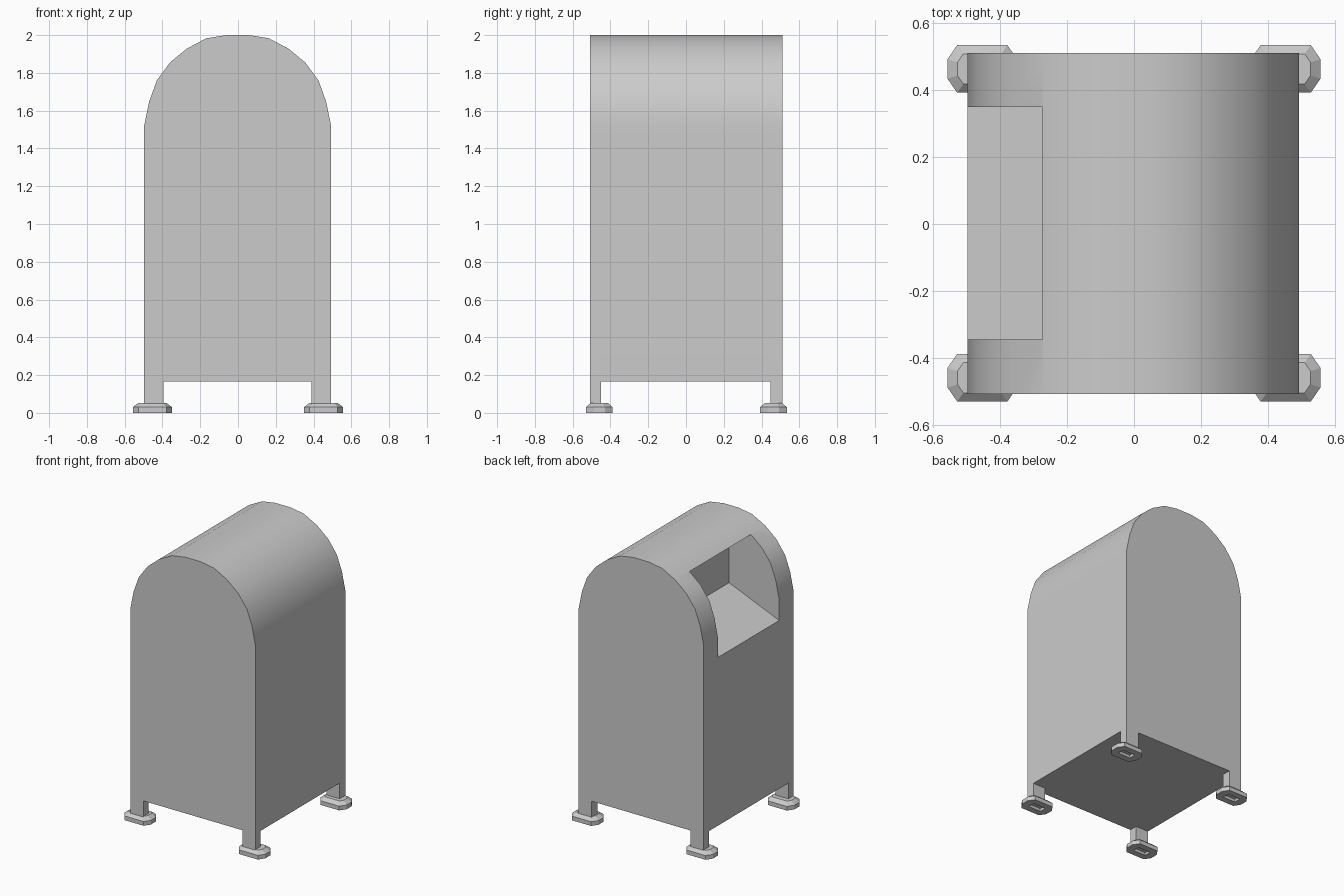
import bpy, bmesh, math

if "Cube" in bpy.data.objects:
    bpy.data.objects.remove(bpy.data.objects["Cube"])

grey = bpy.data.materials.new("plain_grey")
grey.diffuse_color = (0.6, 0.6, 0.6, 1)
grey.use_nodes = True
grey.node_tree.nodes["Principled BSDF"].inputs["Base Color"].default_value = grey.diffuse_color


def make_object(name, loops):
    """Skin a stack of matching point loops, closing both ends."""
    bm = bmesh.new()
    rings = [[bm.verts.new(p) for p in loop] for loop in loops]
    n = len(rings[0])
    bm.faces.new(rings[0])
    bm.faces.new(rings[-1])
    for a, b in zip(rings, rings[1:]):
        for i in range(n):
            j = (i + 1) % n
            bm.faces.new((a[i], a[j], b[j], b[i]))
    bmesh.ops.recalc_face_normals(bm, faces=bm.faces)
    mesh = bpy.data.meshes.new(name)
    bm.to_mesh(mesh)
    bm.free()
    mesh.materials.append(grey)
    obj = bpy.data.objects.new(name, mesh)
    bpy.context.collection.objects.link(obj)
    return obj


def extrude_y(name, profile, y0, y1):
    return make_object(name, [[(x, y, z) for x, z in profile] for y in (y0, y1)])


def rect(x0, x1, z0, z1):
    return [(x0, z0), (x1, z0), (x1, z1), (x0, z1)]


# Body: rounded-top profile, running down to the leg ends
half = [(0.495, 0.045), (0.495, 1.52), (0.468, 1.65), (0.428, 1.76), (0.358, 1.855),
        (0.27, 1.928), (0.166, 1.983), (0.06, 2.0)]
profile = half + [(-x, z) for x, z in reversed(half)]
body = extrude_y("mailbox_body", [(x - 0.002, z) for x, z in profile], -0.508, 0.511)

# Cutters: the two crossing gaps leave four legs; the chute has a sloped floor
cutters = [
    extrude_y("gap_cutter_front", rect(-0.395, 0.39, -0.1, 0.165), -1, 1),
    extrude_y("gap_cutter_side", rect(-1, 1, -0.1, 0.165), -0.449, 0.447),
    extrude_y("chute_cutter", [(-0.7, 1.286), (-0.10, 1.535), (-0.10, 1.927), (-0.7, 1.927)],
              -0.345, 0.35),
]
for cutter in cutters:
    cutter.hide_render = True
    cutter.hide_set(True)
    mod = body.modifiers.new(cutter.name, 'BOOLEAN')
    mod.operation = 'DIFFERENCE'
    mod.solver = 'EXACT'
    mod.object = cutter

# Bake the cuts, then smooth only the rounded roof
bpy.context.view_layer.objects.active = body
body.select_set(True)
for mod in list(body.modifiers):
    bpy.ops.object.modifier_apply(modifier=mod.name)
for cutter in cutters:
    bpy.data.objects.remove(cutter)
bpy.ops.object.shade_smooth_by_angle(angle=math.radians(30))
weighted = body.modifiers.new("flat_walls", 'WEIGHTED_NORMAL')
weighted.keep_sharp = True


def octagon(cx, cy, hx, hy, z, chamfer=1.0):
    """Rectangle with cut corners."""
    dx, dy = 0.029 * chamfer, 0.042 * chamfer
    pts = []
    for sx, sy, first in ((1, 1, 0), (-1, 1, 1), (-1, -1, 0), (1, -1, 1)):
        a = (cx + sx * hx, cy + sy * (hy - dy), z)
        b = (cx + sx * (hx - dx), cy + sy * hy, z)
        pts += [b, a] if first else [a, b]
    return pts


# Feet: bevelled pads with a recess underneath
for sx, side in ((-1, "left"), (1, "right")):
    for sy, end in ((-1, "front"), (1, "back")):
        cx, cy = sx * 0.453, sy * 0.461 + 0.002
        make_object(f"foot_{end}_{side}", [
            octagon(cx, cy, 0.05, 0.025, 0.02, 0.05),
            octagon(cx, cy, 0.05, 0.025, 0.0, 0.05),
            octagon(cx, cy, 0.104, 0.071, 0.0),
            octagon(cx, cy, 0.104, 0.071, 0.03),
            octagon(cx, cy, 0.074, 0.045, 0.053, 0.6),
        ])
